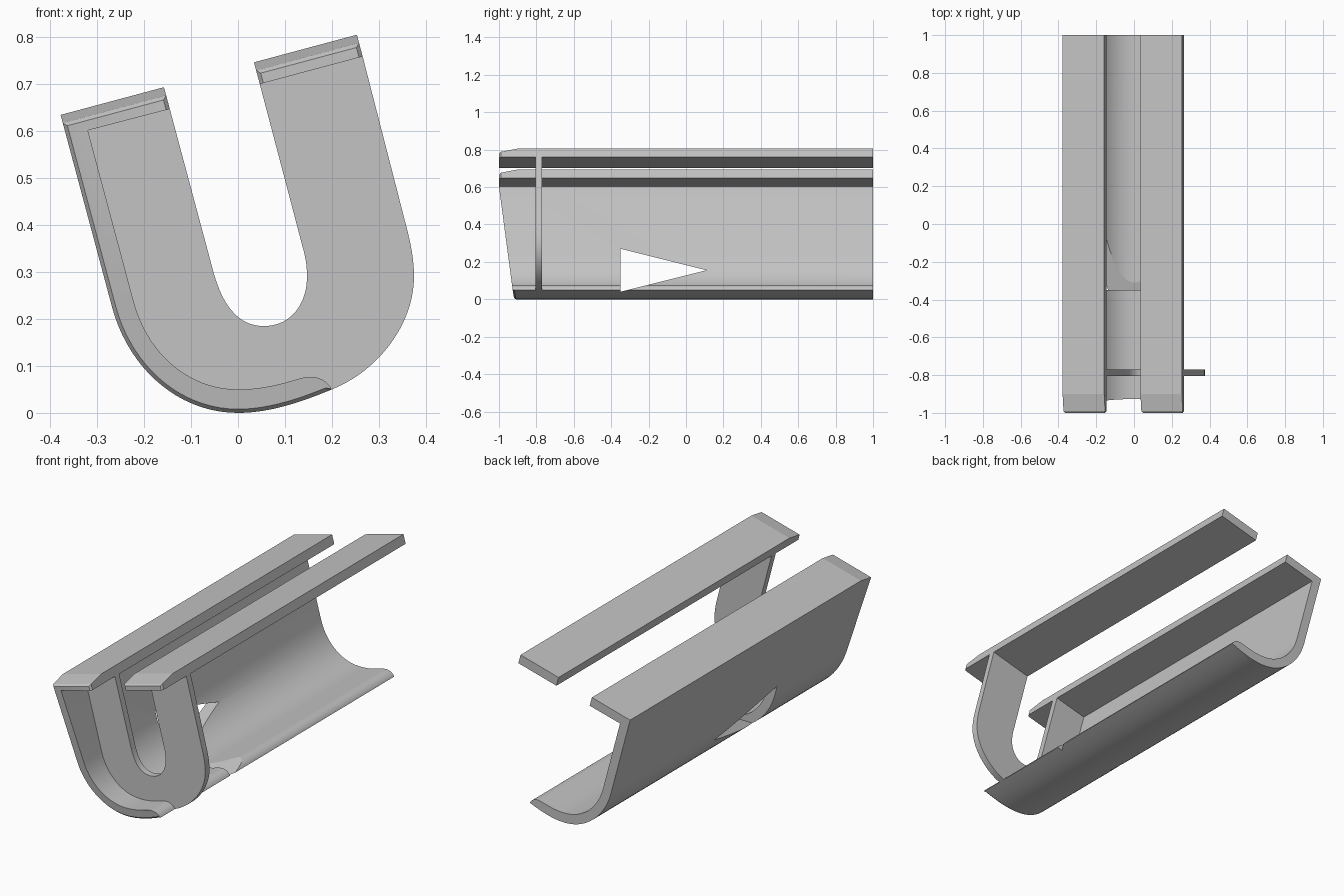
import bpy, bmesh, math
from mathutils import Vector
from mathutils.geometry import interpolate_bezier

cube = bpy.data.objects.get("Cube")
if cube:
    bpy.data.objects.remove(cube, do_unlink=True)

grey = bpy.data.materials.new("plain_grey")
grey.use_nodes = True
grey.diffuse_color = (0.55, 0.55, 0.55, 1)
grey.node_tree.nodes["Principled BSDF"].inputs["Base Color"].default_value = grey.diffuse_color

TILT = math.radians(15)
ALONG = Vector((math.cos(TILT), math.sin(TILT)))     # across the flanges
DOWN = Vector((math.sin(TILT), -math.cos(TILT)))     # down the walls
ZERO = Vector((0, 0))
CHAMFER, RAMP = 0.008, 0.018


def curve(*points, steps=20):
    """Chain of cubic Bezier pieces in the x-z plane."""
    out = []
    for i in range(0, len(points) - 1, 3):
        a, b, c, d = (Vector((*p, 0)) for p in points[i:i + 4])
        piece = [p.xy for p in interpolate_bezier(a, b, c, d, steps)]
        out += piece[1:] if out else piece
    return out


def loft(name, rings, cap_split=None):
    """Solid through equal rings of points, closed by a cap at each end."""
    bm = bmesh.new()
    loops = [[bm.verts.new(p) for p in ring] for ring in rings]
    n = len(loops[0])
    for a, b in zip(loops, loops[1:]):
        for i in range(n):
            j = (i + 1) % n
            bm.faces.new((a[i], a[j], b[j], b[i]))
    for loop in (loops[0], loops[-1]):
        if cap_split:
            i, j = cap_split
            bm.faces.new(loop[i:j + 1])
            bm.faces.new(loop[:i + 1] + loop[j:])
        else:
            bm.faces.new(loop)
    bmesh.ops.recalc_face_normals(bm, faces=bm.faces)
    mesh = bpy.data.meshes.new(name)
    bm.to_mesh(mesh)
    bm.free()
    mesh.materials.append(grey)
    obj = bpy.data.objects.new(name, mesh)
    bpy.context.collection.objects.link(obj)
    return obj


def front(z):
    """The front end leans forward up to the flange."""
    return max(-1.0, -0.92 - 0.08 * z / 0.6)


def rail(name, profile, cap_split=None):
    """Long extrusion with a ramped top and chamfered front edge.
    Each profile entry is point, chamfer direction, ramp direction."""
    rings = [[(p.x, y, p.y) for p, c, r in profile] for y in (1.0, -0.9)]
    for gap, inset in ((0.01, 0), (0, CHAMFER)):
        ring = []
        for p, c, r in profile:
            q = p + c * inset + r * RAMP
            ring.append((q.x, front(p.y) + gap, q.y))
        rings.append(ring)
    return loft(name, rings, cap_split)


# Curved trough with its wall and left flange
outer = curve((0.2, 0.05), (0.14, 0.025), (0.07, 0), (0, 0),
              (-0.13, 0), (-0.234, 0.098), (-0.268, 0.224))
inner = curve((-0.222, 0.236), (-0.19, 0.12), (-0.1, 0.05), (0, 0.05))
inner += curve((0, 0.05), (0.06, 0.05), (0.105, 0.066), (0.135, 0.074))[1:]
inner += curve((0.135, 0.074), (0.165, 0.083), (0.19, 0.07), (0.2, 0.05))[1:]

top_outer = Vector((-0.378, 0.635))
top_end = top_outer + ALONG * 0.228
low_end = top_end + DOWN * 0.048
low_inner = Vector((-0.32, 0.602))

profile = [(outer[0], ZERO, ZERO)]
for i in range(1, len(outer)):
    nxt = outer[i + 1] if i + 1 < len(outer) else top_outer
    t = (nxt - outer[i - 1]).normalized()
    profile.append((outer[i], Vector((t.y, -t.x)), ZERO))
corner = len(profile)
profile += [(top_outer, ALONG + DOWN, DOWN),
            (top_end, DOWN - ALONG, DOWN),
            (low_end, -ALONG, ZERO),
            (low_inner, ZERO, ZERO)]
profile += [(p, ZERO, ZERO) for p in inner[:-1]]
trough = rail("trough_with_left_flange", profile, (corner, corner + 3))

# Triangular opening cut sideways through the trough
triangle = [(-0.35, 0.04), (-0.35, 0.27), (0.11, 0.155)]
cutter = loft("opening_cutter", [[(x, y, z) for y, z in triangle] for x in (-1, 1)])
cutter.hide_render = True
cut = trough.modifiers.new("opening", 'BOOLEAN')
cut.operation = 'DIFFERENCE'
cut.solver = 'EXACT'
cut.object = cutter
bpy.context.view_layer.objects.active = trough
bpy.ops.object.modifier_apply(modifier=cut.name)
bpy.data.objects.remove(cutter, do_unlink=True)

# Separate right flange
a = Vector((0.034, 0.747))
b = a + ALONG * 0.227
flange = rail("right_flange", [(a, ALONG + DOWN, DOWN), (b, DOWN - ALONG, DOWN),
                               (b + DOWN * 0.048, -ALONG, ZERO),
                               (a + DOWN * 0.048, ALONG, ZERO)])

# U-shaped rib joining the trough to the right flange
rib_outer = curve((0.2, 0.05), (0.3, 0.09), (0.375, 0.19), (0.375, 0.29),
                  (0.375, 0.33), (0.367, 0.365), (0.358, 0.4))
rib_inner = curve((0.136, 0.36), (0.142, 0.338), (0.147, 0.32), (0.147, 0.29),
                  (0.147, 0.235), (0.115, 0.185), (0.055, 0.185),
                  (0, 0.185), (-0.035, 0.23), (-0.055, 0.31))
rib_profile = ([low_inner] + inner + rib_outer[1:]
               + [b + DOWN * 0.048, a + DOWN * 0.048] + rib_inner + [low_end])
rib = loft("u_rib", [[(p.x, y, p.y) for p in rib_profile] for y in (-0.77, -0.805)])

# Smooth curves, crisp corners
for obj in (trough, flange, rib):
    bpy.ops.object.select_all(action='DESELECT')
    obj.select_set(True)
    bpy.context.view_layer.objects.active = obj
    bpy.ops.object.shade_smooth_by_angle(angle=math.radians(9))
